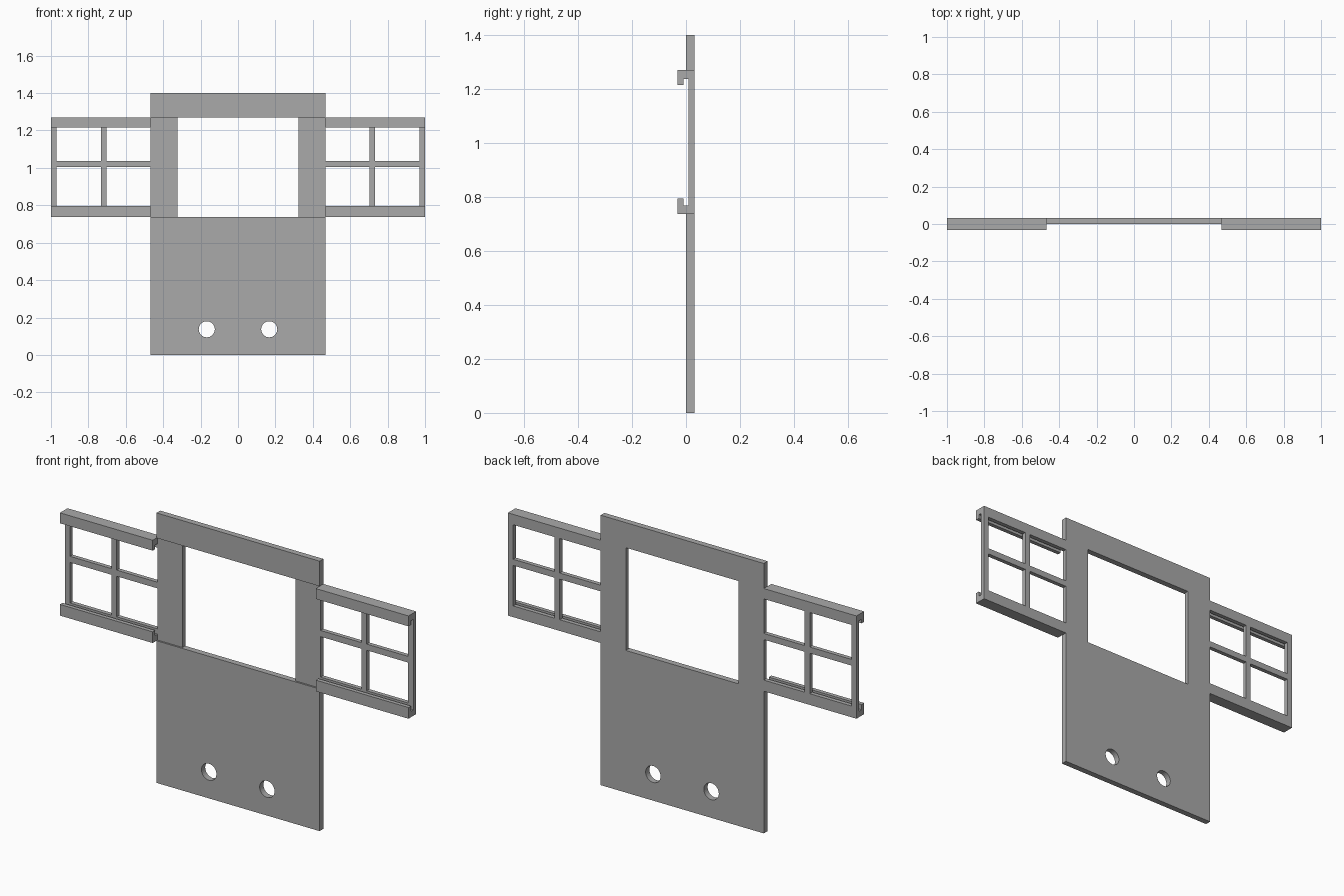
import bpy, bmesh, math
from mathutils import Matrix, Vector

cube = bpy.data.objects.get("Cube")
if cube:
    bpy.data.objects.remove(cube, do_unlink=True)

grey = bpy.data.materials.new("plain grey")
grey.use_nodes = True
grey.diffuse_color = (0.4, 0.4, 0.4, 1)
grey.node_tree.nodes["Principled BSDF"].inputs["Base Color"].default_value = grey.diffuse_color

HALF = 0.468              # half width of the main panel
BACK, FRONT, FACE = 0.031, 0.0, 0.009   # depths: back, panel front, recessed face
LOW, HIGH = 0.737, 1.27   # height range of the window and the sliding track


def add_object(name, bm):
    bmesh.ops.recalc_face_normals(bm, faces=bm.faces)
    mesh = bpy.data.meshes.new(name)
    bm.to_mesh(mesh)
    bm.free()
    mesh.materials.append(grey)
    ob = bpy.data.objects.new(name, mesh)
    bpy.context.scene.collection.objects.link(ob)
    return ob


def extrude_profile(name, profile, x0, x1):
    """Extrude a (y, z) outline along x."""
    bm = bmesh.new()
    face = bm.faces.new([bm.verts.new((x0, y, z)) for y, z in profile])
    new = bmesh.ops.extrude_face_region(bm, geom=[face])["geom"]
    moved = [v for v in new if isinstance(v, bmesh.types.BMVert)]
    bmesh.ops.translate(bm, verts=moved, vec=(x1 - x0, 0, 0))
    return add_object(name, bm)


def box_cutter(x0, x1, z0, z1):
    bm = bmesh.new()
    bmesh.ops.create_cube(bm, size=1, matrix=Matrix.LocRotScale(
        Vector(((x0 + x1) / 2, 0, (z0 + z1) / 2)), None, Vector((x1 - x0, 0.4, z1 - z0))))
    return add_object("cutter", bm)


def round_cutter(x, z, radius):
    bm = bmesh.new()
    bmesh.ops.create_cone(bm, cap_ends=True, segments=32, radius1=radius, radius2=radius, depth=0.4,
                          matrix=Matrix.Translation((x, 0, z)) @ Matrix.Rotation(math.pi / 2, 4, "X"))
    return add_object("cutter", bm)


def cut(ob, cutters):
    """Subtract every cutter, then remove the cutters."""
    for cutter in cutters:
        cutter.hide_render = True
        mod = ob.modifiers.new("opening", "BOOLEAN")
        mod.operation, mod.solver, mod.object = "DIFFERENCE", "EXACT", cutter
    bpy.context.view_layer.update()
    graph = bpy.context.evaluated_depsgraph_get()
    mesh = bpy.data.meshes.new_from_object(ob.evaluated_get(graph))
    ob.modifiers.clear()
    ob.data = mesh
    for cutter in cutters:
        bpy.data.objects.remove(cutter, do_unlink=True)


# Main panel with a shallow track recess, a window and two round holes
panel = extrude_profile("main_panel", [
    (BACK, 0), (BACK, 1.4), (FRONT, 1.4), (FRONT, HIGH),
    (FACE, HIGH), (FACE, LOW), (FRONT, LOW), (FRONT, 0)], -HALF, HALF)
cut(panel, [box_cutter(-0.324, 0.324, LOW, HIGH)]
    + [round_cutter(side * 0.167, 0.137, 0.043) for side in (-1, 1)])

# Side frames: hooked rails above and below, four panes between thin bars
LIP, OUT = -0.01, -0.031
hooked = [(BACK, LOW), (BACK, HIGH), (OUT, HIGH), (OUT, 1.216), (LIP, 1.216), (LIP, 1.237),
          (FACE, 1.237), (FACE, 0.768), (LIP, 0.768), (LIP, 0.795), (OUT, 0.795), (OUT, LOW)]
for side, name in ((1, "left_side_frame"), (-1, "right_side_frame")):
    frame = extrude_profile(name, hooked, side * HALF, side)
    panes = []
    for a, b in ((HALF - 0.05, 0.703), (0.732, 0.97)):
        x0, x1 = sorted((side * a, side * b))
        for z0, z1 in ((0.795, 1.005), (1.037, 1.216)):
            panes.append(box_cutter(x0, x1, z0, z1))
    cut(frame, panes)
